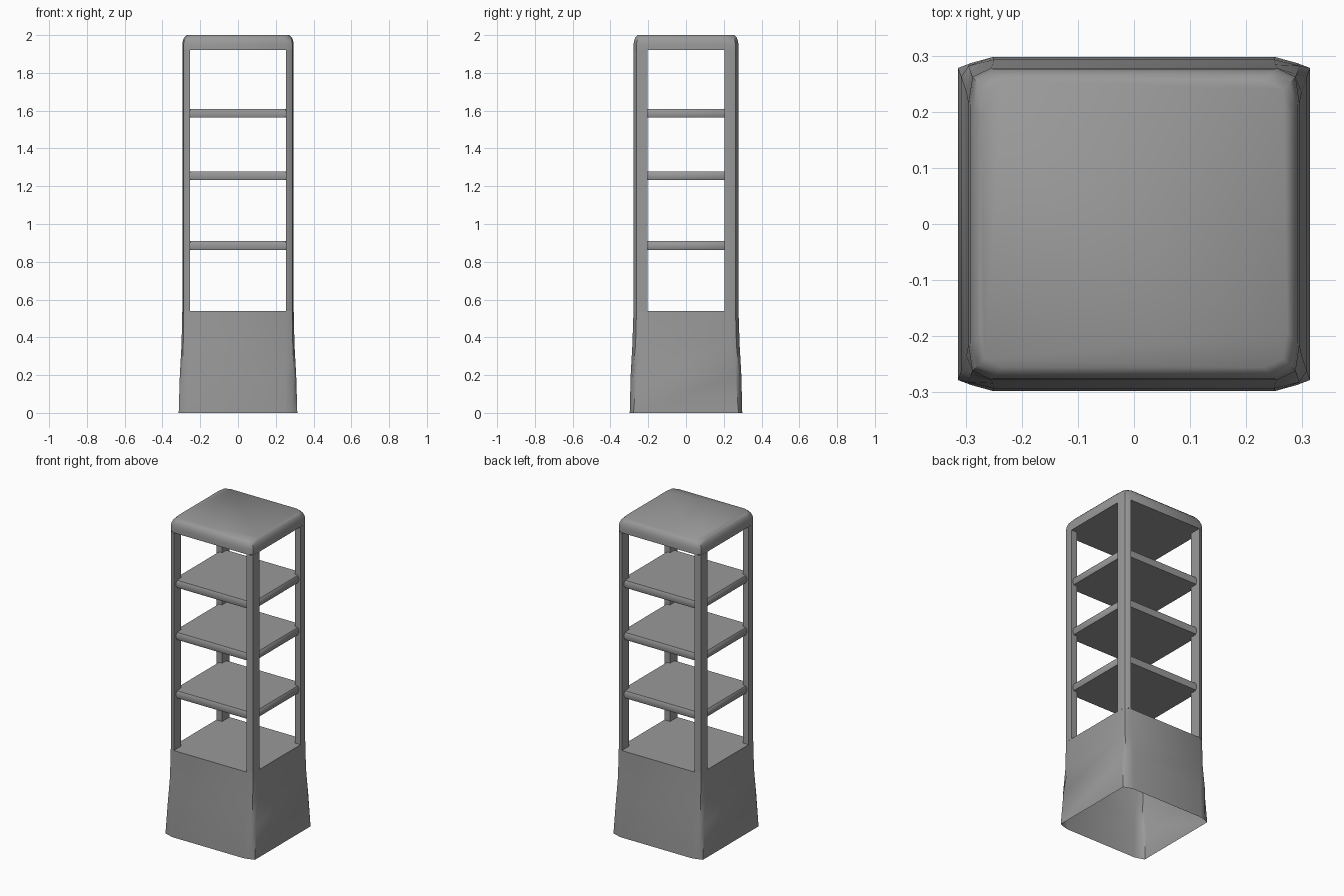
import bpy
import bmesh
import math

cube = bpy.data.objects.get("Cube")
if cube:
    bpy.data.objects.remove(cube, do_unlink=True)

grey = bpy.data.materials.new("matte grey")
grey.use_nodes = True
colour = (0.32, 0.32, 0.32, 1)
grey.diffuse_color = colour
grey.node_tree.nodes["Principled BSDF"].inputs["Base Color"].default_value = colour


def mirrored_ring(quarter):
    """Full outline from the points of its +x +y corner, counter-clockwise."""
    back = quarter[::-1]
    return (quarter + [(-x, y) for x, y in back]
            + [(-x, -y) for x, y in quarter] + [(x, -y) for x, y in back])


def loft(name, levels, bottom=True, top=True):
    """Skin a stack of (height, outline) levels and close the chosen ends."""
    bm = bmesh.new()
    rings = [[bm.verts.new((x, y, z)) for x, y in ring] for z, ring in levels]
    count = len(rings[0])
    for low, high in zip(rings, rings[1:]):
        for i in range(count):
            j = (i + 1) % count
            bm.faces.new((low[i], low[j], high[j], high[i]))
    if bottom:
        bm.faces.new(rings[0][::-1])
    if top:
        bm.faces.new(rings[-1])
    mesh = bpy.data.meshes.new(name)
    bm.normal_update()
    bm.to_mesh(mesh)
    bm.free()
    mesh.materials.append(grey)
    obj = bpy.data.objects.new(name, mesh)
    bpy.context.collection.objects.link(obj)
    bpy.ops.object.select_all(action="DESELECT")
    obj.select_set(True)
    bpy.context.view_layer.objects.active = obj
    bpy.ops.object.shade_smooth_by_angle(angle=math.radians(42))
    return obj


def inset(quarter, d):
    return [(x - d, y - d) for x, y in quarter]


SHELL = [(0.295, 0.215), (0.288, 0.262), (0.255, 0.278)]
FLOOR, CEILING = 0.54, 1.92

# Flared pedestal, hollow and open underneath, closed by the lowest deck
pedestal = [
    (0, [(0.314, 0.278), (0.29, 0.287), (0.25, 0.298)]),
    (0.2, [(0.308, 0.262), (0.295, 0.282), (0.25, 0.293)]),
    (0.36, [(0.299, 0.235), (0.29, 0.267), (0.252, 0.284)]),
    (FLOOR, SHELL),
]
loft("pedestal", [(z, mirrored_ring(q)) for z, q in pedestal], bottom=False)

# Four corner posts
post = [(0.255, 0.205), (0.295, 0.205), (0.295, 0.225),
        (0.288, 0.262), (0.272, 0.273), (0.255, 0.278)]
for side, sx in (("left", 1), ("right", -1)):
    for end, sy in (("back", 1), ("front", -1)):
        ring = [(x * sx, y * sy) for x, y in post]
        if sx * sy < 0:
            ring.reverse()
        loft(f"{end}_{side}_post", [(FLOOR, ring), (CEILING, ring)],
             bottom=False, top=False)

# Three shelves with softened edges
shelf = [(0.283, 0.205), (0.255, 0.255)]
for number, z in enumerate((0.863, 1.233, 1.563), 1):
    rims = [(0, 0.004), (0.012, 0), (0.034, 0), (0.046, 0.006)]
    loft(f"shelf_{number}",
         [(z + h, mirrored_ring(inset(shelf, d))) for h, d in rims])

# Roof with rounded rim
rims = [(CEILING, 0), (1.95, 0), (1.97, 0.003), (1.988, 0.01), (2, 0.022)]
loft("roof", [(z, mirrored_ring(inset(SHELL, d))) for z, d in rims])
